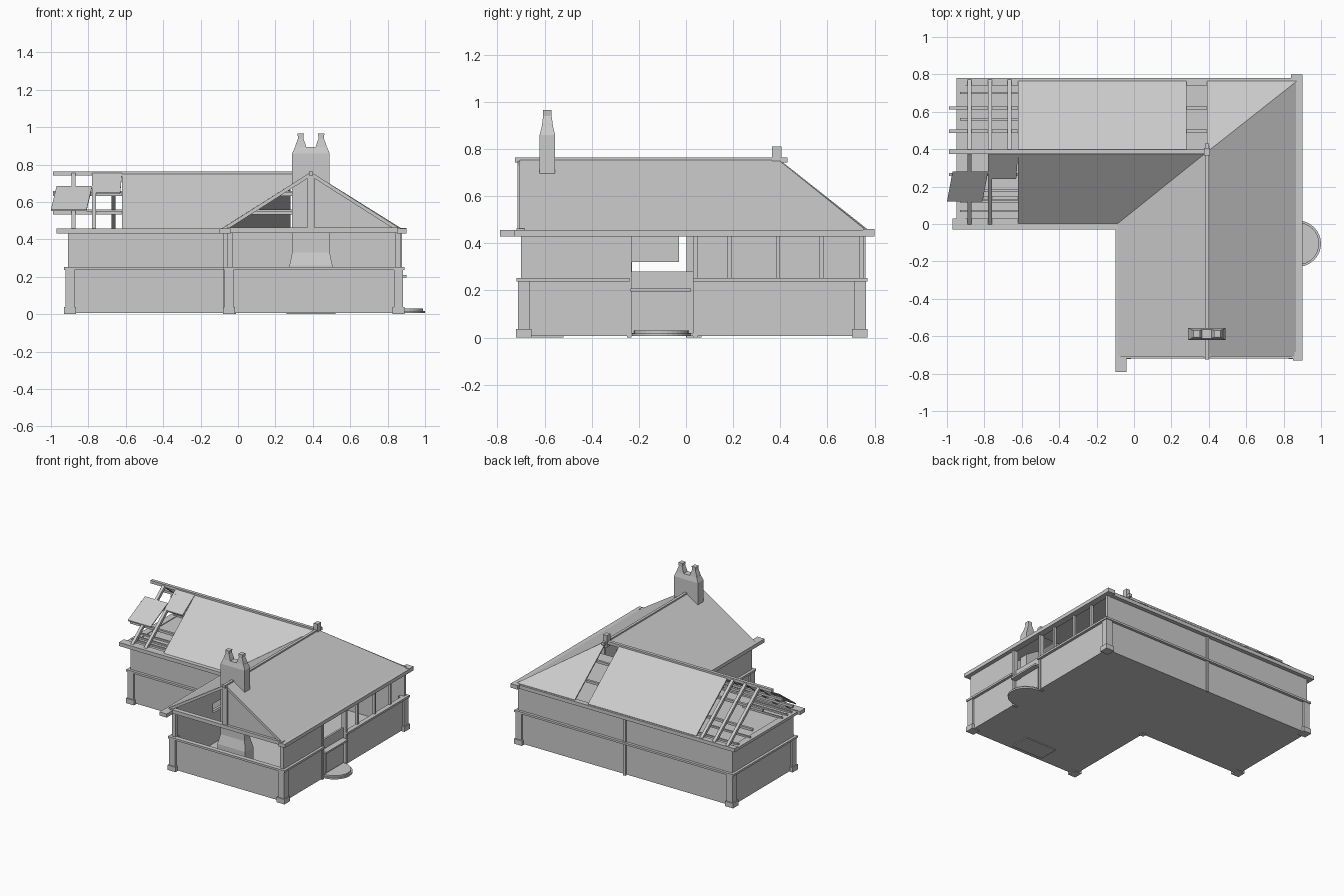
import bpy, bmesh, math
from mathutils import Vector

cube = bpy.data.objects.get("Cube")
if cube:
    bpy.data.objects.remove(cube, do_unlink=True)

GREY = (0.6, 0.6, 0.6, 1)
mat = bpy.data.materials.new("plain_grey")
mat.use_nodes = True
mat.diffuse_color = GREY
mat.node_tree.nodes["Principled BSDF"].inputs["Base Color"].default_value = GREY


def finish(name, bm):
    bmesh.ops.recalc_face_normals(bm, faces=bm.faces)
    mesh = bpy.data.meshes.new(name)
    bm.to_mesh(mesh)
    bm.free()
    mesh.materials.append(mat)
    ob = bpy.data.objects.new(name, mesh)
    bpy.context.scene.collection.objects.link(ob)
    return ob


def loft(name, rings):
    """Closed solid through rings of equal point count."""
    bm = bmesh.new()
    loops = [[bm.verts.new(p) for p in ring] for ring in rings]
    for a, b in zip(loops, loops[1:]):
        for i in range(len(a)):
            j = (i + 1) % len(a)
            bm.faces.new((a[i], a[j], b[j], b[i]))
    bm.faces.new(loops[0])
    bm.faces.new(loops[-1])
    return finish(name, bm)


def rect(x0, x1, y0, y1, z):
    return [(x0, y0, z), (x1, y0, z), (x1, y1, z), (x0, y1, z)]


def box(name, x0, x1, y0, y1, z0, z1):
    return loft(name, [rect(x0, x1, y0, y1, z0), rect(x0, x1, y0, y1, z1)])


def slab(name, pts, thick):
    return loft(name, [pts, [(x, y, z - thick) for x, y, z in pts]])


def beam(name, a, b, w):
    """Square bar between two points."""
    a, b = Vector(a), Vector(b)
    d = (b - a).normalized()
    side = d.cross((0, 0, 1)).normalized() * w / 2
    up = side.cross(d)
    return loft(name, [[p + side + up, p - side + up, p - side - up, p + side - up] for p in (a, b)])


# Ridge lines and roof slopes
RX, RY, RZ = 0.39, 0.385, 0.76
def cross_z(y): return RZ - 0.79 * abs(y - RY)
def wing_z(x): return RZ - 0.635 * abs(x - RX)
def on_cross(x, y): return (x, y, cross_z(y))
def on_wing(x, y): return (x, y, wing_z(x))


# Footprint, as wall runs: axis-aligned segments of the L-shaped plan
L, R, F, B, IX, IY = -0.91, 0.87, -0.70, 0.75, -0.06, 0.02
T = 0.015
plan = [(L, IY), (IX, IY), (IX, F), (R, F), (R, B), (L, B)]
slab("floor", [(x, y, 0.02) for x, y in plan], 0.014)
slab("back_ceiling", rect(L, R, IY, B, 0.445), 0.008)
box("hearth_base", 0.26, 0.52, -0.67, -0.52, 0, 0.02)

# Lower walls
box("lower_wall_back", L, R, B - T, B, 0.01, 0.25)
box("lower_wall_left", L, L + T, IY, B, 0.01, 0.25)
box("lower_wall_inner_front", L, IX, IY, IY + T, 0.01, 0.25)
box("lower_wall_wing_left", IX, IX + T, F, IY, 0.01, 0.25)
box("lower_wall_front", IX, R, F, F + T, 0.01, 0.25)
box("lower_wall_right_front", R - T, R, F, -0.24, 0.01, 0.25)
box("lower_wall_right_back", R - T, R, 0.03, B, 0.01, 0.25)

# Upper walls
box("upper_wall_back", L, R, B - T, B, 0.25, 0.44)
box("upper_wall_left", L, L + T, IY, B, 0.25, 0.44)
box("upper_wall_inner_front", L, IX, IY, IY + T, 0.25, 0.44)
box("upper_wall_wing_left", IX, IX + T, F, -0.23, 0.25, 0.44)
box("wing_left_lintel", IX, IX + T, -0.23, -0.03, 0.32, 0.44)
box("upper_wall_right", R - T, R, F, -0.24, 0.25, 0.44)

# Belt course round the house, broken at the porch
belts = [(L - .02, IX, IY - .02, IY), (IX - .02, IX, F - .02, IY), (IX, R + .02, F - .02, F + T),
         (R - T, R + .02, F, -0.24), (R - T, R + .02, 0.03, B), (L - .02, R + .02, B, B + .02),
         (L - .02, L, IY, B)]
for b in belts:
    box("belt_course", *b, 0.237, 0.252)

# Corner piers with bases
for x, y in plan:
    if (x, y) != (IX, IY):
        sx, sy = (-1 if x < 0 else 1), (-1 if y < 0.3 else 1)
        cx, cy = x - sx * 0.012, y - sy * 0.012
        box("corner_pier", cx - .025, cx + .025, cy - .025, cy + .025, 0.03, 0.25)
        box("pier_base", cx - .033, cx + .033, cy - .033, cy + .033, 0, 0.037)
box("inner_corner_post", IX - .018, IX + .018, IY - .018, IY + .018, 0, 0.44)
box("back_mid_post", -0.03, -0.01, B, B + 0.012, 0, 0.44)

# Window posts on the front and right
for x in (IX, R - 0.03):
    box("front_window_post", x, x + 0.03, F, F + 0.03, 0.25, 0.44)
for y in (0.185, 0.39, 0.575, 0.745):
    box("right_window_post", R - 0.02, R, y - 0.008, y + 0.008, 0.25, 0.44)

# Porch: door, sill panel, posts and rounded step
box("door", R - 0.025, R - 0.01, -0.175, 0.005, 0.02, 0.2)
box("porch_wall", R - 0.03, R - T, -0.24, 0.03, 0.02, 0.28)
box("porch_sill", R - 0.03, R + 0.03, -0.235, 0.022, 0.195, 0.208)
for y in (-0.25, 0.03):
    box("porch_post", R - 0.03, R + 0.006, y, y + 0.018, 0, 0.44)
for r, z0, z1 in ((0.125, 0.006, 0.018), (0.115, 0.018, 0.03)):
    arc = [(R + r * math.cos(t) * 1.04, -0.105 + r * math.sin(t), z1)
           for t in [math.pi * (i / 16 - 0.5) for i in range(17)]]
    slab("porch_step", arc, z1 - z0)

# Eaves
box("eave_right", R - 0.02, 0.90, -0.73, 0.80, 0.43, 0.457)
box("eave_back", -0.95, 0.88, B - 0.01, 0.78, 0.43, 0.457)
box("eave_back_end", 0.84, 0.90, 0.75, 0.80, 0.43, 0.46)
box("eave_inner_front", -0.97, -0.05, -0.03, 0.03, 0.43, 0.457)
box("eave_wing_left", -0.10, -0.04, -0.79, 0.0, 0.43, 0.457)
box("eave_front", -0.06, R, -0.72, -0.685, 0.435, 0.462)
box("eave_left", -0.95, -0.90, 0.0, 0.77, 0.43, 0.45)

# Roof planes
planes = {
    "roof_back": [on_cross(-.62, RY), on_cross(.28, RY), on_cross(.28, .765), on_cross(-.62, .765)],
    "roof_back_hip": [on_cross(RX, RY), on_cross(RX, .765), on_cross(.872, .765)],
    "roof_inner_front": [on_cross(-.62, RY), on_cross(RX, RY), on_cross(-.09, 0), on_cross(-.62, 0)],
    "roof_wing_left": [on_wing(RX, -.705), on_wing(RX, RY), on_wing(-.09, 0), on_wing(-.09, -.705)],
    "roof_wing_right": [on_wing(RX, -.705), on_wing(.872, -.705), on_wing(.872, .765), on_wing(RX, RY)]}
for name, pts in planes.items():
    slab(name, pts, 0.012)

# Ridge beams and finial post
box("ridge_cross", -0.99, RX, RY - .012, RY + .012, 0.742, 0.764)
box("ridge_wing", RX - .01, RX + .01, -0.725, 0.43, 0.742, 0.764)
box("ridge_post", RX - .016, RX + .016, RY - .02, RY + .02, 0.72, 0.81)

# Exposed purlins and rafters
for y in (0.14, 0.265, 0.495, 0.62):
    z = cross_z(y) - 0.025
    beam("purlin", (-0.99, y, z), (RX, y, z), 0.018)
for x in (-0.88, -0.77, -0.665):
    beam("back_rafter", (x, RY, RZ - .01), (x, .765, cross_z(.765) - .01), 0.022)
    if x < -0.7:
        beam("front_rafter", (x, RY, RZ - .01), (x, 0, cross_z(0) - .01), 0.022)
for y in (0.07, 0.12, 0.18, 0.56, 0.70):
    beam("ceiling_joist", (-0.93, y, 0.453), (-0.6, y, 0.453), 0.012)

# Remaining loose roof panels at the open end
slab("loose_panel_low", [(-1.0, .12, .56), (-.81, .12, .56), (-.78, .28, .685), (-.97, .28, .685)], 0.008)
slab("loose_panel_high", [(-.78, .24, .65), (-.63, .24, .65), (-.62, .375, .755), (-.77, .375, .755)], 0.008)

# Front gable: post, closed right half, barge boards
box("gable_post", RX - .018, RX + .018, -0.715, -0.69, 0.45, 0.75)
loft("gable_panel", [[(RX, y, .455), (.86, y, .455), (RX, y, .745)] for y in (-.70, -.688)])
for x in (-0.09, 0.87):
    beam("barge_board", (RX, -0.70, RZ - .012), (x, -0.70, wing_z(x) - .012), 0.018)

# Fireplace, chimney stack and pots
def tiers(name, cx, cy, profile):
    loft(name, [rect(cx - w, cx + w, cy - d, cy + d, z) for w, d, z in profile])

tiers("chimney", 0.39, -0.588, [(.115, .05, .02), (.115, .05, .26), (.10, .033, .33),
                               (.10, .033, .86), (.085, .024, .895)])
for x in (0.335, 0.445):
    tiers("chimney_pot", x, -0.588, [(.034, .026, .88), (.025, .022, .91), (.014, .018, .94), (.017, .018, .965)])
